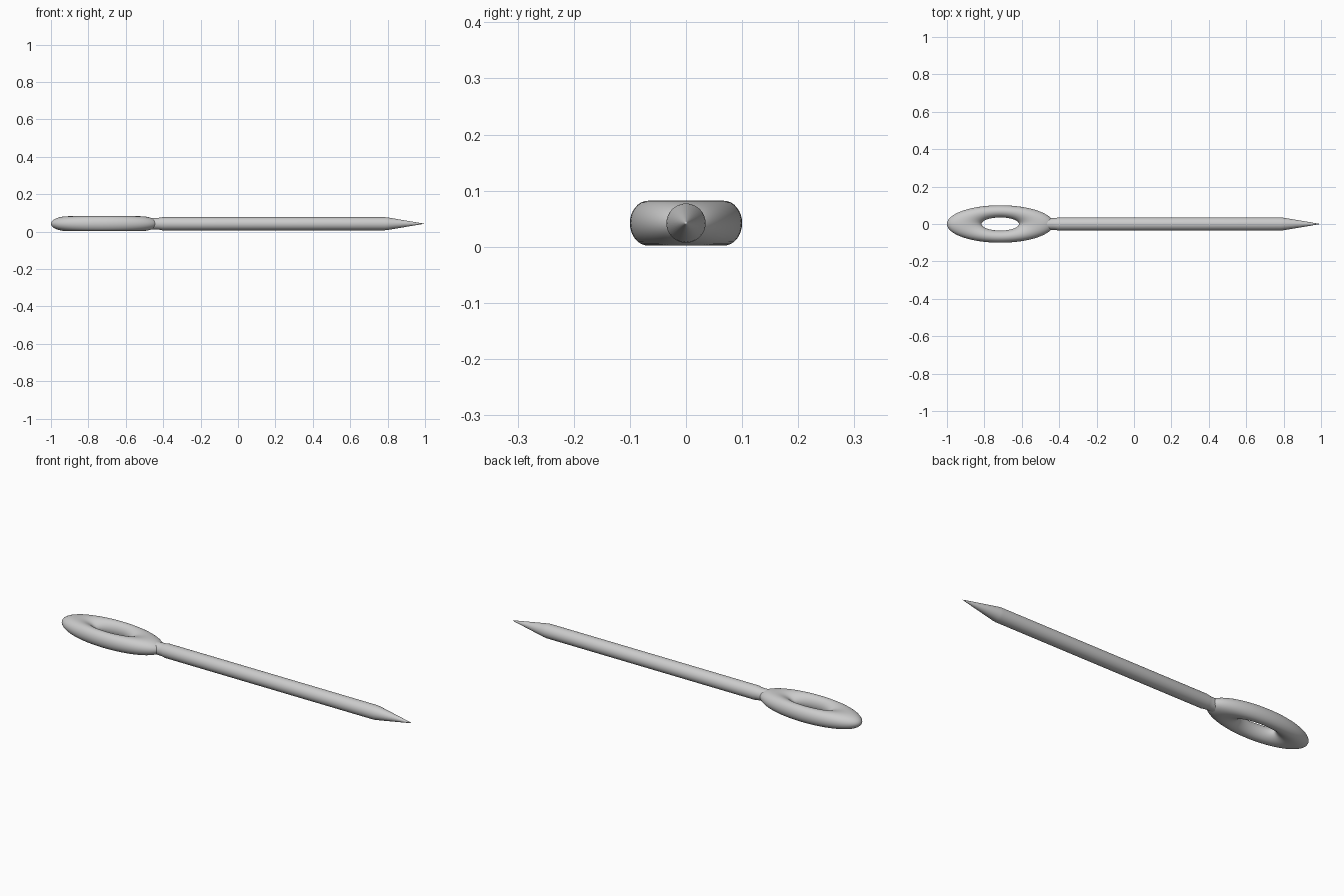
import bpy, math

if "Cube" in bpy.data.objects:
    bpy.data.objects.remove(bpy.data.objects["Cube"])

Z = 0.042          # height of the needle axis
SEG = 48


def lathe_x(name, profile):
    """Revolve (x, radius) points around the needle axis."""
    verts, faces = [], []
    for x, r in profile:
        for i in range(SEG):
            a = 2 * math.pi * i / SEG
            verts.append((x, r * math.cos(a), Z + r * math.sin(a)))
    for k in range(len(profile) - 1):
        for i in range(SEG):
            j = (i + 1) % SEG
            faces.append((k * SEG + i, (k + 1) * SEG + i, (k + 1) * SEG + j, k * SEG + j))
    # close the tip
    tip = len(verts)
    verts.append((0.995, 0, Z))
    last = (len(profile) - 1) * SEG
    for i in range(SEG):
        faces.append((last + i, tip, last + (i + 1) % SEG))
    # close the end hidden inside the eye
    faces.append(tuple(range(SEG)))
    mesh = bpy.data.meshes.new(name)
    mesh.from_pydata(verts, [], faces)
    mesh.update()
    ob = bpy.data.objects.new(name, mesh)
    bpy.context.collection.objects.link(ob)
    return ob


def smooth(ob, angle):
    bpy.ops.object.select_all(action='DESELECT')
    ob.select_set(True)
    bpy.context.view_layer.objects.active = ob
    bpy.ops.object.shade_smooth_by_angle(angle=math.radians(angle))


# eye: a torus stretched along the needle
bpy.ops.mesh.primitive_torus_add(major_segments=96, minor_segments=32,
                                 major_radius=0.0675, minor_radius=0.0325,
                                 location=(-0.715, 0, Z))
eye = bpy.context.object
eye.name = "needle_eye"
eye.scale = (2.85, 1, 0.04 / 0.0325)
bpy.ops.object.transform_apply(location=False, rotation=False, scale=True)
smooth(eye, 40)

# shaft: slim neck, straight body and pointed end
shaft = lathe_x("needle_shaft", [(-0.48, 0.031), (-0.435, 0.031), (-0.42, 0.032),
                                 (-0.405, 0.035), (0.785, 0.035), (0.80, 0.0335),
                                 (0.98, 0.003)])
smooth(shaft, 40)
